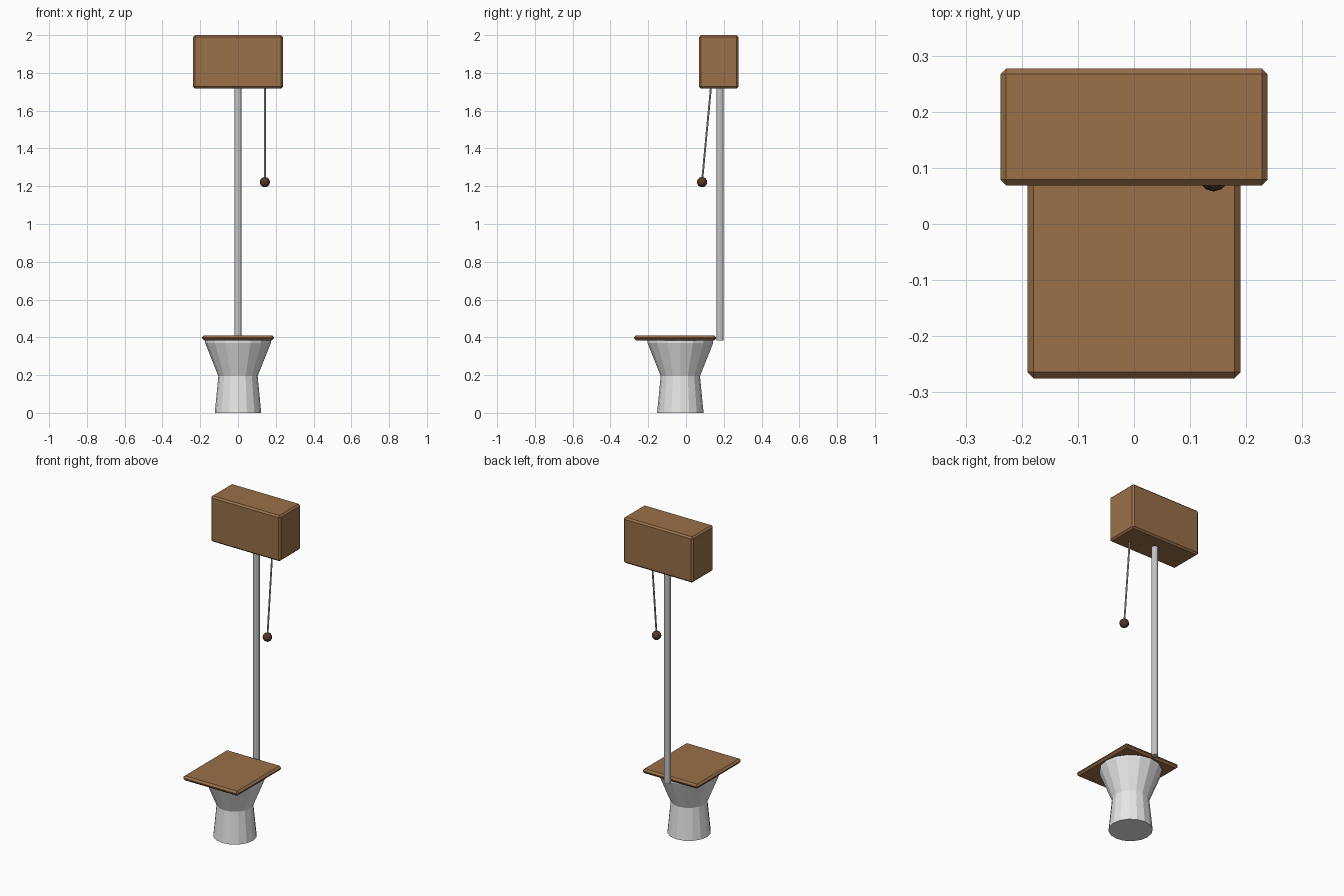
import bpy
import bmesh
from mathutils import Vector

cube = bpy.data.objects.get("Cube")
if cube:
    bpy.data.objects.remove(cube, do_unlink=True)


def material(name, colour):
    mat = bpy.data.materials.new(name)
    mat.use_nodes = True
    mat.diffuse_color = (*colour, 1)
    mat.node_tree.nodes["Principled BSDF"].inputs["Base Color"].default_value = (*colour, 1)
    return mat


wood = material("wood", (0.32, 0.16, 0.065))
dark_wood = material("dark wood", (0.09, 0.04, 0.022))
porcelain = material("porcelain", (0.8, 0.8, 0.8))
metal = material("metal", (0.55, 0.55, 0.55))


def finish(obj, name, mat):
    obj.name = obj.data.name = name
    obj.data.materials.append(mat)
    return obj


def chamfered_box(name, low, high, chamfer, mat):
    low, high = Vector(low), Vector(high)
    bpy.ops.mesh.primitive_cube_add(size=1, location=(low + high) / 2)
    obj = finish(bpy.context.object, name, mat)
    for v in obj.data.vertices:
        v.co *= high - low
    bevel = obj.modifiers.new("chamfer", "BEVEL")
    bevel.width = chamfer
    bevel.segments = 1


def rod(name, start, end, radius, sides, mat):
    start, end = Vector(start), Vector(end)
    axis = end - start
    bpy.ops.mesh.primitive_cylinder_add(
        vertices=sides, radius=radius, depth=axis.length, location=(start + end) / 2,
        rotation=axis.to_track_quat("Z", "Y").to_euler())
    finish(bpy.context.object, name, mat)


def lathe(name, profile, centre, sides, mat):
    # One ring per (radius, height) pair, bridged and capped
    bm = bmesh.new()
    rings = []
    for radius, z in profile:
        ring = bmesh.ops.create_circle(bm, segments=sides, radius=radius)["verts"]
        bmesh.ops.translate(bm, verts=ring, vec=(0, 0, z))
        rings.append(ring)
    for a, b in zip(rings, rings[1:]):
        for i in range(sides):
            j = (i + 1) % sides
            bm.faces.new((a[i], a[j], b[j], b[i]))
    bm.faces.new(rings[0])
    bm.faces.new(rings[-1])
    bmesh.ops.recalc_face_normals(bm, faces=bm.faces)
    mesh = bpy.data.meshes.new(name)
    bm.to_mesh(mesh)
    bm.free()
    obj = bpy.data.objects.new(name, mesh)
    obj.location = centre
    bpy.context.collection.objects.link(obj)
    finish(obj, name, mat)


# Pedestal bowl with a short upright rim, and its lid
lathe("bowl", [(0.123, 0), (0.104, 0.195), (0.174, 0.37), (0.174, 0.386)],
      (0, -0.03, 0), 16, porcelain)
chamfered_box("seat_lid", (-0.19, -0.275, 0.383), (0.19, 0.16, 0.411), 0.011, wood)

# High cistern and the flush pipe
chamfered_box("cistern", (-0.238, 0.069, 1.717), (0.238, 0.277, 2.0), 0.01, wood)
rod("flush_pipe", (0, 0.18, 0.383), (0, 0.18, 1.727), 0.019, 12, metal)

# Pull chain with its knob
rod("pull_chain", (0.142, 0.133, 1.735), (0.142, 0.085, 1.225), 0.005, 8, metal)
bpy.ops.mesh.primitive_uv_sphere_add(segments=12, ring_count=8, radius=0.027,
                                     location=(0.142, 0.085, 1.222))
finish(bpy.context.object, "pull_knob", dark_wood)
